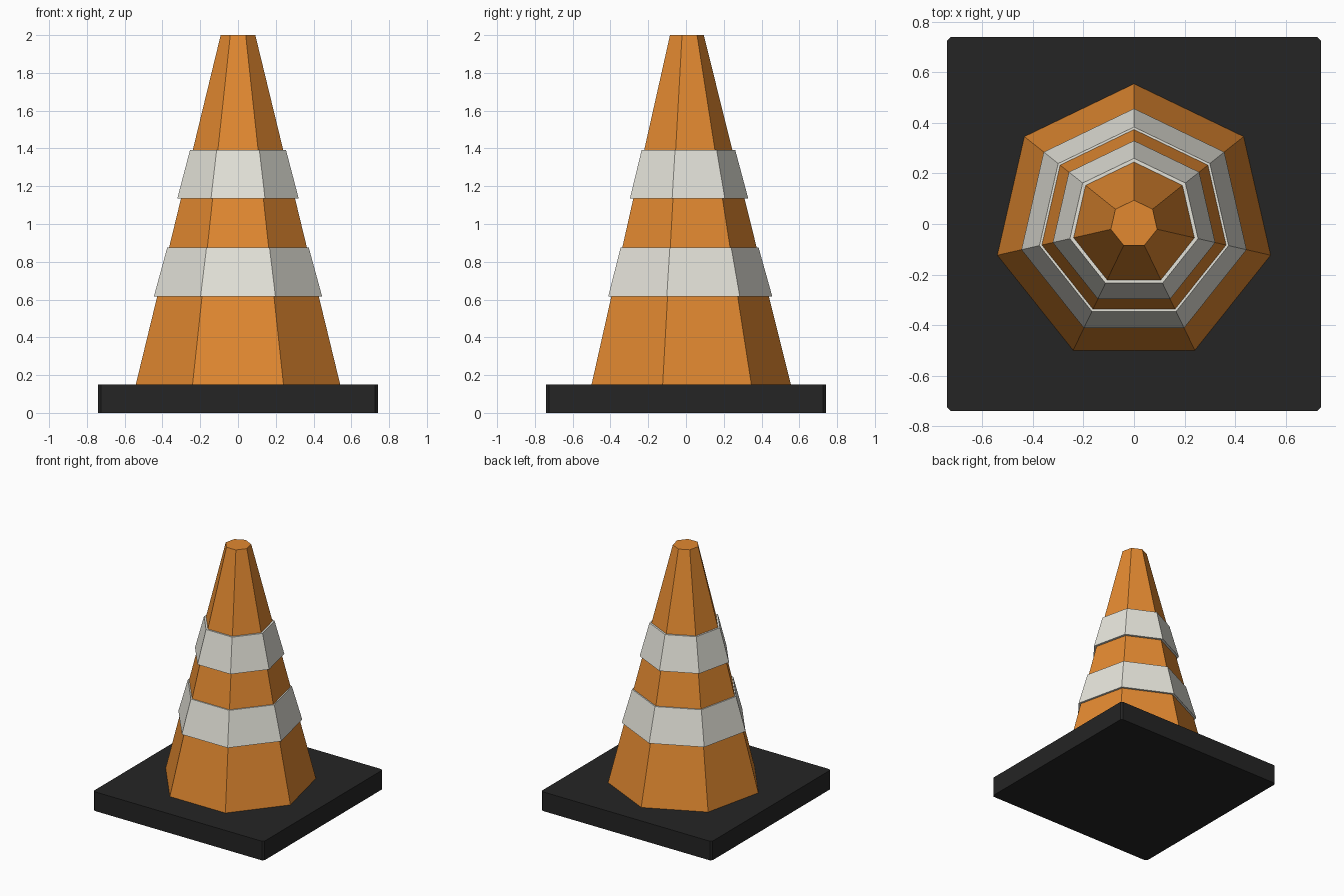
import bpy
import bmesh
from math import cos, sin, pi

if "Cube" in bpy.data.objects:
    bpy.data.objects.remove(bpy.data.objects["Cube"], do_unlink=True)

SIDES = 7


def material(name, rgb):
    mat = bpy.data.materials.new(name)
    mat.use_nodes = True
    mat.diffuse_color = (*rgb, 1)
    mat.node_tree.nodes["Principled BSDF"].inputs["Base Color"].default_value = (*rgb, 1)
    return mat


orange = material("orange", (0.76, 0.25, 0.03))
white = material("off_white", (0.78, 0.77, 0.70))
black = material("black_rubber", (0.018, 0.018, 0.018))


def add_object(name, bm, mat):
    bmesh.ops.recalc_face_normals(bm, faces=bm.faces)
    mesh = bpy.data.meshes.new(name)
    bm.to_mesh(mesh)
    bm.free()
    mesh.materials.append(mat)
    obj = bpy.data.objects.new(name, mesh)
    bpy.context.collection.objects.link(obj)
    return obj


def ring(bm, radius, z):
    """Heptagon with one corner pointing to the back."""
    angles = [pi / 2 + 2 * pi * i / SIDES for i in range(SIDES)]
    return [bm.verts.new((radius * cos(a), radius * sin(a), z)) for a in angles]


def bridge(bm, a, b):
    for i in range(SIDES):
        j = (i + 1) % SIDES
        bm.faces.new((a[i], a[j], b[j], b[i]))


FOOT, TIP, Z_FOOT, Z_TIP = 0.555, 0.094, 0.15, 2.0


def cone_radius(z):
    return FOOT + (TIP - FOOT) * (z - Z_FOOT) / (Z_TIP - Z_FOOT)


# Tapered body
bm = bmesh.new()
low, high = ring(bm, FOOT, Z_FOOT), ring(bm, TIP, Z_TIP)
bridge(bm, low, high)
bm.faces.new(low)
bm.faces.new(high)
add_object("cone_body", bm, orange)

# Reflective bands, closed collars standing slightly off the body
for name, z0, z1, gap0, gap1 in (("lower_band", 0.615, 0.876, 0.018, 0.010),
                                 ("upper_band", 1.134, 1.393, 0.020, 0.015)):
    bm = bmesh.new()
    loops = [ring(bm, cone_radius(z0) - 0.005, z0), ring(bm, cone_radius(z0) + gap0, z0),
             ring(bm, cone_radius(z1) + gap1, z1), ring(bm, cone_radius(z1) - 0.005, z1)]
    for k in range(4):
        bridge(bm, loops[k], loops[(k + 1) % 4])
    add_object(name, bm, white)

# Square foot plate with small chamfers
bm = bmesh.new()
bmesh.ops.create_cube(bm, size=1)
for v in bm.verts:
    v.co = (v.co.x * 1.48, v.co.y * 1.48, (v.co.z + 0.5) * Z_FOOT)
upright = [e for e in bm.edges if abs(e.verts[0].co.z - e.verts[1].co.z) > 0.1]
bmesh.ops.bevel(bm, geom=upright, offset=0.014, segments=1, affect='EDGES')
add_object("base_plate", bm, black)
